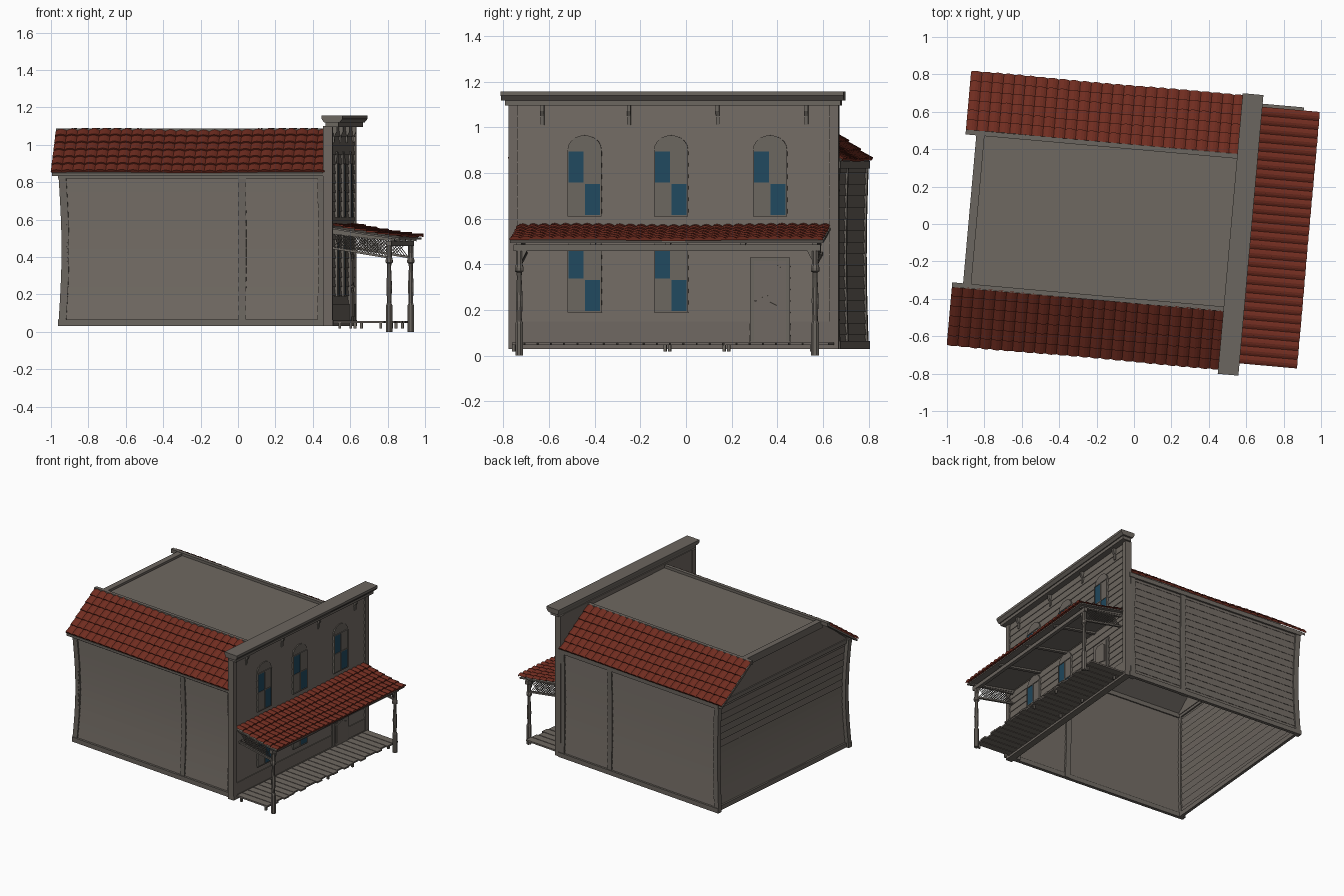
import bpy, bmesh, math
from mathutils import Vector, Matrix

if "Cube" in bpy.data.objects:
    bpy.data.objects.remove(bpy.data.objects["Cube"])

def material(name, rgb):
    m = bpy.data.materials.new(name)
    m.diffuse_color = (*rgb, 1)
    m.use_nodes = True
    m.node_tree.nodes["Principled BSDF"].inputs["Base Color"].default_value = m.diffuse_color
    return m

WALL = material("weathered grey", (0.158, 0.138, 0.119))
TRIM = material("trim grey", (0.148, 0.132, 0.115))
RED = material("tile red", (0.160, 0.025, 0.014))
BLUE = material("window blue", (0.015, 0.066, 0.115))

TURN = Matrix.Rotation(math.radians(-5.1), 4, 'Z')   # the whole house is slightly turned

def make(name, parts, mat, closed=True):
    """One object from (verts, faces) parts."""
    bm = bmesh.new()
    for verts, faces in parts:
        vs = [bm.verts.new(v) for v in verts]
        for f in faces:
            bm.faces.new([vs[i] for i in f])
    if closed:
        bmesh.ops.recalc_face_normals(bm, faces=bm.faces[:])
    me = bpy.data.meshes.new(name)
    bm.to_mesh(me)
    bm.free()
    me.transform(TURN)
    me.materials.append(mat)
    ob = bpy.data.objects.new(name, me)
    bpy.context.collection.objects.link(ob)
    return ob

def loft(rings):
    n = len(rings[0])
    verts = [p for r in rings for p in r]
    faces = [(k*n+i, k*n+(i+1) % n, (k+1)*n+(i+1) % n, (k+1)*n+i)
             for k in range(len(rings)-1) for i in range(n)]
    return verts, faces + [tuple(range(n))[::-1], tuple(range(len(verts)-n, len(verts)))]

def prism(pts, axis, lo, hi):
    f = {'x': lambda a, b, t: (t, a, b), 'y': lambda a, b, t: (a, t, b), 'z': lambda a, b, t: (a, b, t)}[axis]
    return loft([[f(a, b, t) for a, b in pts] for t in (lo, hi)])

def box(x0, x1, y0, y1, z0, z1):
    return prism([(x0, y0), (x1, y0), (x1, y1), (x0, y1)], 'z', z0, z1)

def slab(corners, thick):
    return loft([[(x, y, z - d) for x, y, z in corners] for d in (thick, 0)])

def pinch(z):
    return 0.016 * math.sin(math.pi * min(max((z-0.03)/0.82, 0), 1))

def siding(a, b, out, z0, z1, n, bend=1):
    """Lapped, undercut boards from a to b, outside on the right of travel."""
    prof = []
    h = (z1-z0)/n
    for i in range(n):
        prof += [(z0+i*h, 0.007), (z0+(i+1)*h+0.003, 0.0)]
    verts = []
    for z, o in prof:
        o -= bend * pinch(z)
        verts += [(p[0]+out[0]*o, p[1]+out[1]*o, z) for p in (a, b)]
    return verts, [(2*k, 2*k+1, 2*k+3, 2*k+2) for k in range(len(prof)-1)]

def post(x, y, hx, hy, sx, sy):
    """Square upright that follows the pinched wall."""
    zs = [0.03 + 0.82*i/8 for i in range(9)]
    return loft([[(x+i*hx-sx*pinch(z), y+j*hy-sy*pinch(z), z)
                  for i, j in ((-1, -1), (1, -1), (1, 1), (-1, 1))] for z in zs])

def tiles(eave, along, slope, cols, rows, sag=0.0):
    """Barrel tiles in overlapping rows."""
    E, A, S = Vector(eave), Vector(along), Vector(slope)
    N = A.cross(S).normalized()
    n = cols * 4
    verts, faces = [], []
    for r in range(rows):
        for t, h, k in ((r/rows, 0, 0), (r/rows, 0.009, 1), ((r+1)/rows, 0.001, 1)):
            for i in range(n+1):
                arch = 0.009 * abs(math.sin(math.pi*i/4)) * k
                dip = -sag*math.sin(math.pi*t) + 0.003*math.sin(9*i/n)
                verts.append(E + A*(i/n) + S*t + N*(h+arch+dip))
        b = r*3*(n+1)
        for l in range(2):
            for i in range(n):
                q = b+l*(n+1)+i
                faces.append((q, q+1, q+n+2, q+n+1))
    return verts, faces

# walls of the main block: lapped boards, open underneath
X0, X1, YF, YB = -0.868, 0.54, -0.69, 0.71
BENDS = {-1: 1.0, 1: 0.5}                      # the far wall is straighter
make("side_walls", [siding((X0, YF), (X1, YF), (0, -1), 0.04, 0.85, 16),
                    siding((X1, YB), (X0, YB), (0, 1), 0.04, 0.85, 16, 0.5),
                    siding((X0, YB), (X0, YF), (-1, 0), 0.04, 0.85, 16)], WALL, closed=False)

# back gable above the eaves
make("back_gable", [prism([(-0.70, 0.84), (0.71, 0.84), (0.42, 1.06), (-0.42, 1.06)], 'x', -0.874, -0.855)], WALL)

# corner posts, mid strips, skirting and eave boards
trim = []
for s, y in ((-1, YF), (1, YB)):
    b = s*BENDS[s]
    trim += [post(-0.882, y-s*0.004, 0.02, 0.017, -1, b), post(0.51, y-s*0.004, 0.02, 0.017, 0, b),
             post(0.085, y, 0.02, 0.012, 0, b)]
    for z0, z1 in ((0.03, 0.065), (0.82, 0.852)):
        trim.append(box(-0.902, 0.54, y+s*0.005-0.012, y+s*0.005+0.012, z0, z1))
for z0, z1 in ((0.03, 0.065), (0.82, 0.852)):
    trim.append(box(-0.882, -0.86, YF, YB, z0, z1))
make("wall_trim", trim, TRIM)

# roof: two tiled slopes with boards below, flat deck between
L = 1.47
make("roof_tiles", [tiles((-0.94, -0.726, 0.852), (L, 0, 0), (0, 0.316, 0.228), 25, 6),
                    tiles((-0.94+L, 0.729, 0.852), (-L, 0, 0), (0, -0.312, 0.228), 25, 6)], RED, closed=False)
make("roof_boards", [slab([(-0.935, s*0.725, 0.850), (0.53, s*0.725, 0.850),
                           (0.53, s*0.41, 1.076), (-0.935, s*0.41, 1.076)], 0.018) for s in (-1, 1)], TRIM)
make("flat_roof", [box(-0.87, 0.54, -0.415, 0.42, 1.05, 1.068)], WALL)
rim = [box(-0.882, -0.838, -0.42, 0.42, 1.03, 1.085)]
for s in (-1, 1):
    rim += [box(-0.94, 0.53, s*0.41-0.013, s*0.41+0.013, 1.06, 1.088)]
make("roof_rim", rim, TRIM)

# tall false front
FX = 0.562
make("facade_core", [box(0.528, 0.555, -0.722, 0.714, 0.04, 1.10)], WALL)
make("facade_boards", [siding((FX-0.003, -0.722), (FX-0.003, 0.714), (1, 0), 0.04, 1.095, 21, 0)], WALL, closed=False)
make("facade_trim", [box(0.522, 0.572, -0.728, -0.69, 0.03, 1.10), box(0.522, 0.572, 0.682, 0.72, 0.03, 1.10),
                     box(0.525, 0.574, -0.725, 0.717, 0.03, 0.062),
                     box(0.55, 0.570, -0.69, 0.33, 0.062, 0.15), box(0.55, 0.570, 0.51, 0.69, 0.062, 0.15)], WALL)
make("cornice", [box(0.535, 0.605, -0.742, 0.733, 1.095, 1.122),
                 prism([(0.53, 1.118), (0.612, 1.118), (0.628, 1.138), (0.628, 1.156), (0.517, 1.156), (0.517, 1.138)],
                       'y', -0.758, 0.748)], TRIM)
make("cornice_brackets", [prism([(0.56, 1.01), (0.570, 1.01), (0.572, 1.05), (0.583, 1.07), (0.583, 1.096), (0.56, 1.096)],
                                'y', v-0.008, v+0.008) for v in (-0.58, -0.2, 0.19, 0.58)], TRIM)

# arched windows: surround with bars, four panes, two of them blue
frames, glass, blanks = [], [], []
for v, z in ((-0.395, 0.61), (-0.015, 0.61), (0.42, 0.61), (-0.395, 0.19), (-0.015, 0.19)):
    arc = [(v+0.075*math.cos(a), z+0.29+0.065*math.sin(a)) for a in [math.pi*i/10 for i in range(11)]]
    frames.append(prism([(v-0.075, z), (v+0.075, z)] + arc, 'x', 0.55, 0.571))
    frames += [box(0.56, 0.577, v+d-0.003, v+d+0.003, z, z+0.29) for d in (-0.072, 0, 0.072)]
    frames += [box(0.56, 0.577, v-0.075, v+0.075, z+d-0.003, z+d+0.003) for d in (0.003, 0.145, 0.287)]
    for i in (0, 1):
        for j in (0, 1):
            p = box(0.568, 0.574, v-0.070+i*0.072, v-0.002+i*0.072, z+0.005+j*0.142, z+0.143+j*0.142)
            (glass if i != j else blanks).append(p)
make("window_frames", frames, TRIM)
make("window_glass", glass, BLUE)
make("window_blanks", blanks, TRIM)

# door with two panels and a knob
D = 0.42
make("door_frame", [box(0.55, 0.573, D-0.088, D+0.088, 0.045, 0.43)], TRIM)
lower = [(D-0.055, 0.08), (D+0.055, 0.08), (D+0.055, 0.21), (D+0.03, 0.22), (D, 0.235), (D-0.03, 0.22), (D-0.055, 0.21)]
upper = [(D-0.055, 0.25), (D, 0.265), (D+0.055, 0.25), (D+0.055, 0.38), (D+0.03, 0.40), (D-0.03, 0.40), (D-0.055, 0.38)]
make("door", [box(0.57, 0.577, D-0.07, D+0.07, 0.05, 0.415), prism(lower, 'x', 0.575, 0.583),
              prism(upper, 'x', 0.575, 0.583), box(0.575, 0.592, D-0.066, D-0.058, 0.237, 0.245)], WALL)

# porch deck: crosswise planks of uneven length on short stubs
planks = []
for i in range(24):
    v = -0.69 + i*0.0582
    e = 0.845 + 0.010*math.sin(i*2.3)
    planks.append(box(0.57, e, v, v+0.053, 0.046, 0.058))
make("porch_planks", planks, WALL)
make("porch_stubs", [box(u, u+0.014, v, v+0.014, 0.018, 0.047) for u in (0.60, 0.82) for v in (-0.69, -0.025, 0.235, 0.62)], TRIM)

# turned porch posts
prof = [(0, .018), (.14, .018), (.155, .012), (.24, .016), (.34, .011), (.365, .012), (.37, .02), (.385, .02), (.40, .015), (.46, .016)]
make("porch_posts", [loft([[(0.87+r*math.cos(a), v+r*math.sin(a), z) for a in [math.pi*(i+.5)/4 for i in range(8)]]
                           for z, r in prof]) for v in (-0.655, 0.645)], TRIM)

# porch beams, corner braces and sloping side rails
beams = [box(0.858, 0.884, -0.68, 0.67, 0.458, 0.486)]
for v, s in ((-0.655, 1), (0.645, -1)):
    beams.append(prism([(v, 0.40), (v+s*0.02, 0.43), (v+s*0.035, 0.46), (v, 0.46)], 'x', 0.862, 0.878))
    for a, b in ((0.535, 0.50), (0.455, 0.405)):
        beams.append(prism([(0.56, a-0.012), (0.86, b-0.012), (0.86, b), (0.56, a)], 'y', v-0.008, v+0.008))
make("porch_beams", beams, TRIM)

# lattice panels at both porch ends
lattice = []
def low(u):
    return 0.45 - 0.17*(u-0.57)
for v in (-0.655, 0.645):
    for i in range(15):
        u = 0.565 + i*0.0155
        e, w, h = u+0.07, 0.005, 0.08
        lattice.append(prism([(u, low(u)), (u+w, low(u+w)), (e+w, low(e)+h), (e, low(e)+h)], 'y', v-0.003, v))
        lattice.append(prism([(e, low(e)), (e+w, low(e+w)), (u+w, low(u)+h), (u, low(u)+h)], 'y', v, v+0.003))
make("porch_lattice", lattice, TRIM)

# porch roof: tiles, boards and rafters
make("porch_tiles", [tiles((0.934, -0.692, 0.506), (0, 1.377, 0), (-0.372, 0, 0.062), 29, 6, 0.006)], RED, closed=False)
make("porch_roof_boards", [slab([(0.925, -0.69, 0.503), (0.925, 0.685, 0.503), (0.745, 0.685, 0.528), (0.56, 0.685, 0.560),
                                 (0.56, -0.69, 0.560), (0.745, -0.69, 0.528)], 0.010)], TRIM)
make("porch_rafters", [prism([(0.56, 0.535), (0.56, 0.552), (0.90, 0.495), (0.90, 0.484)], 'y', v-0.012, v+0.012)
                       for v in (-0.655, -0.33, 0.0, 0.33, 0.645)], TRIM)
